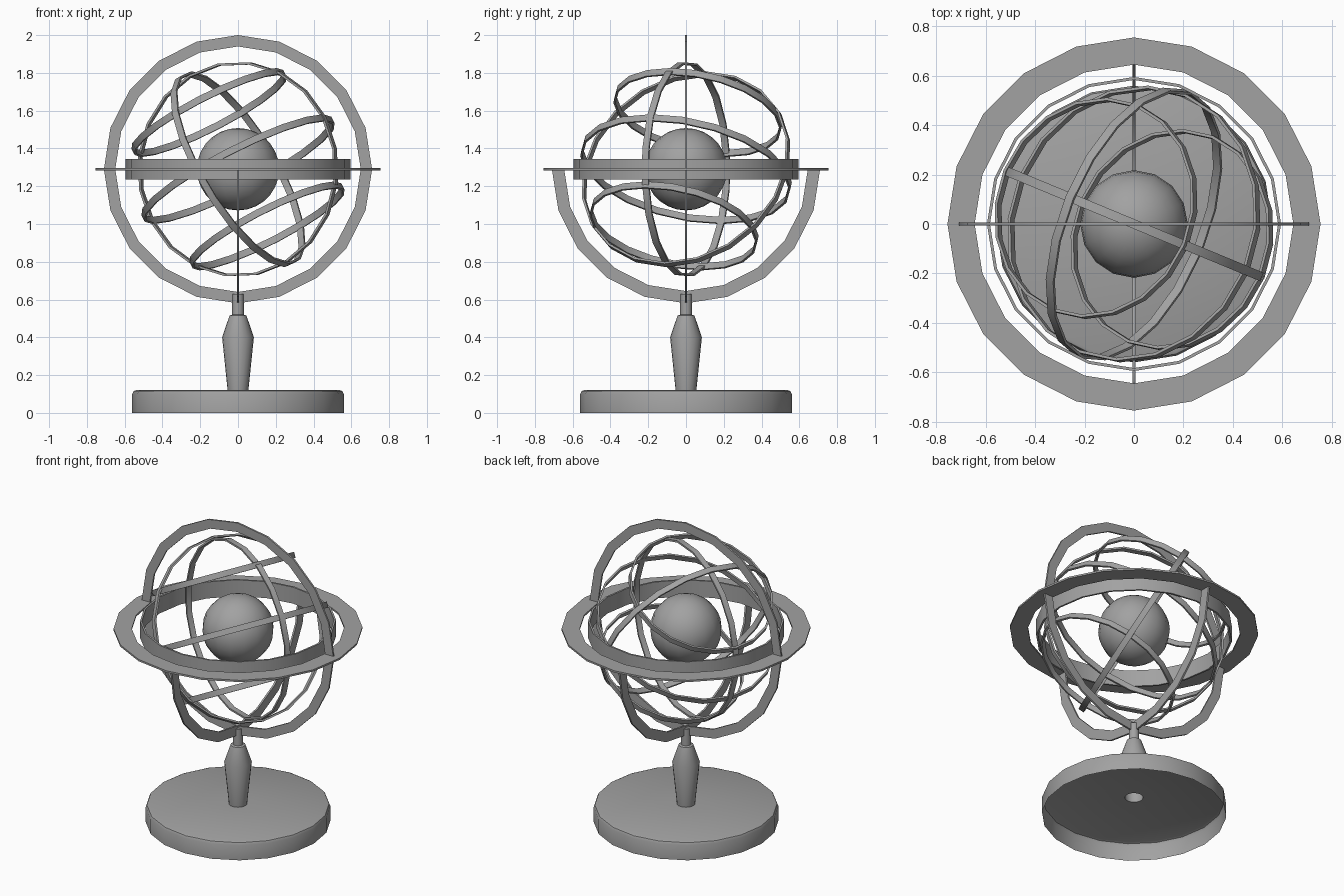
import bpy, bmesh, math
from mathutils import Matrix

cube = bpy.data.objects.get("Cube")
if cube:
    bpy.data.objects.remove(cube, do_unlink=True)

grey = bpy.data.materials.new("plain_grey")
grey.use_nodes = True
colour = (0.36, 0.36, 0.36, 1)
grey.diffuse_color = colour
grey.node_tree.nodes["Principled BSDF"].inputs["Base Color"].default_value = colour

SIDES = 20
CENTRE = Matrix.Translation((0, 0, 1.29))
STAND_UP = Matrix.Rotation(math.radians(90), 4, 'X')                # xy plane to xz plane
SIDEWAYS = Matrix(((0, 0, 1), (1, 0, 0), (0, 1, 0))).to_4x4()       # xy plane to yz plane
TILTED = (CENTRE @ Matrix.Rotation(math.radians(-22.5), 4, 'Z')
          @ Matrix.Rotation(math.radians(-29), 4, 'Y'))


def finish(name, bm):
    bmesh.ops.recalc_face_normals(bm, faces=bm.faces)
    mesh = bpy.data.meshes.new(name)
    bm.to_mesh(mesh)
    bm.free()
    mesh.materials.append(grey)
    obj = bpy.data.objects.new(name, mesh)
    bpy.context.collection.objects.link(obj)
    bpy.ops.object.select_all(action='DESELECT')
    obj.select_set(True)
    bpy.context.view_layer.objects.active = obj
    bpy.ops.object.shade_smooth_by_angle(angle=math.radians(30))


def lathe(name, profile, matrix=Matrix(), closed=True, capped=False, half=False):
    """Turn a profile of (radius, height) points about z, fully or for the lower half."""
    bm = bmesh.new()
    steps = SIDES // 2 + 1 if half else SIDES
    loops = []
    for i in range(steps):
        a = 2 * math.pi * i / SIDES + (math.pi if half else 0)
        loops.append([bm.verts.new((r * math.cos(a), r * math.sin(a), z)) for r, z in profile])
    count = len(profile)
    for i in range(steps - 1 if half else steps):
        p, q = loops[i], loops[(i + 1) % steps]
        for j in range(count if closed else count - 1):
            k = (j + 1) % count
            bm.faces.new((p[j], q[j], q[k], p[k]))
    if half:
        bm.faces.new(loops[0])
        bm.faces.new(loops[-1])
    if capped:
        bm.faces.new([loop[-1] for loop in loops])
    bm.transform(matrix)
    finish(name, bm)


def ring(name, inner, outer, width, matrix, offset=0, half=False):
    lo, hi = offset - width / 2, offset + width / 2
    lathe(name, [(inner, lo), (outer, lo), (outer, hi), (inner, hi)], matrix, half=half)


# Hollow base shell, open below, and the turned stem over its centre hole
lathe("base", [(0.56, 0), (0.56, 0.1), (0.553, 0.115), (0.54, 0.12), (0.055, 0.12)],
      closed=False)
lathe("stem", [(0.055, 0.12), (0.084, 0.4), (0.045, 0.515), (0.031, 0.52), (0.031, 0.63)],
      closed=False, capped=True)

# Fixed outer frame
FLAT = 0.012
ring("meridian_ring", 0.65, 0.71, FLAT, CENTRE @ STAND_UP)
ring("support_arc", 0.645, 0.71, FLAT, CENTRE @ SIDEWAYS, half=True)
ring("horizon_ring", 0.645, 0.755, FLAT, CENTRE)
ring("horizon_band", 0.583, 0.595, 0.11, CENTRE)

# Tilted inner cage: three parallel circles and two crossing great circles
WIDTH = 0.037
ring("equator_ring", 0.555, 0.567, WIDTH, TILTED)
for name, side in (("upper_parallel_ring", 1), ("lower_parallel_ring", -1)):
    ring(name, 0.441, 0.453, WIDTH, TILTED, side * 0.343)
ring("upright_cage_ring", 0.558, 0.57, WIDTH, TILTED @ STAND_UP)
ring("cross_cage_ring", 0.571, 0.583, WIDTH, TILTED @ SIDEWAYS)

# Central globe
bm = bmesh.new()
bmesh.ops.create_uvsphere(bm, u_segments=16, v_segments=14, radius=0.218, matrix=CENTRE)
finish("globe", bm)
